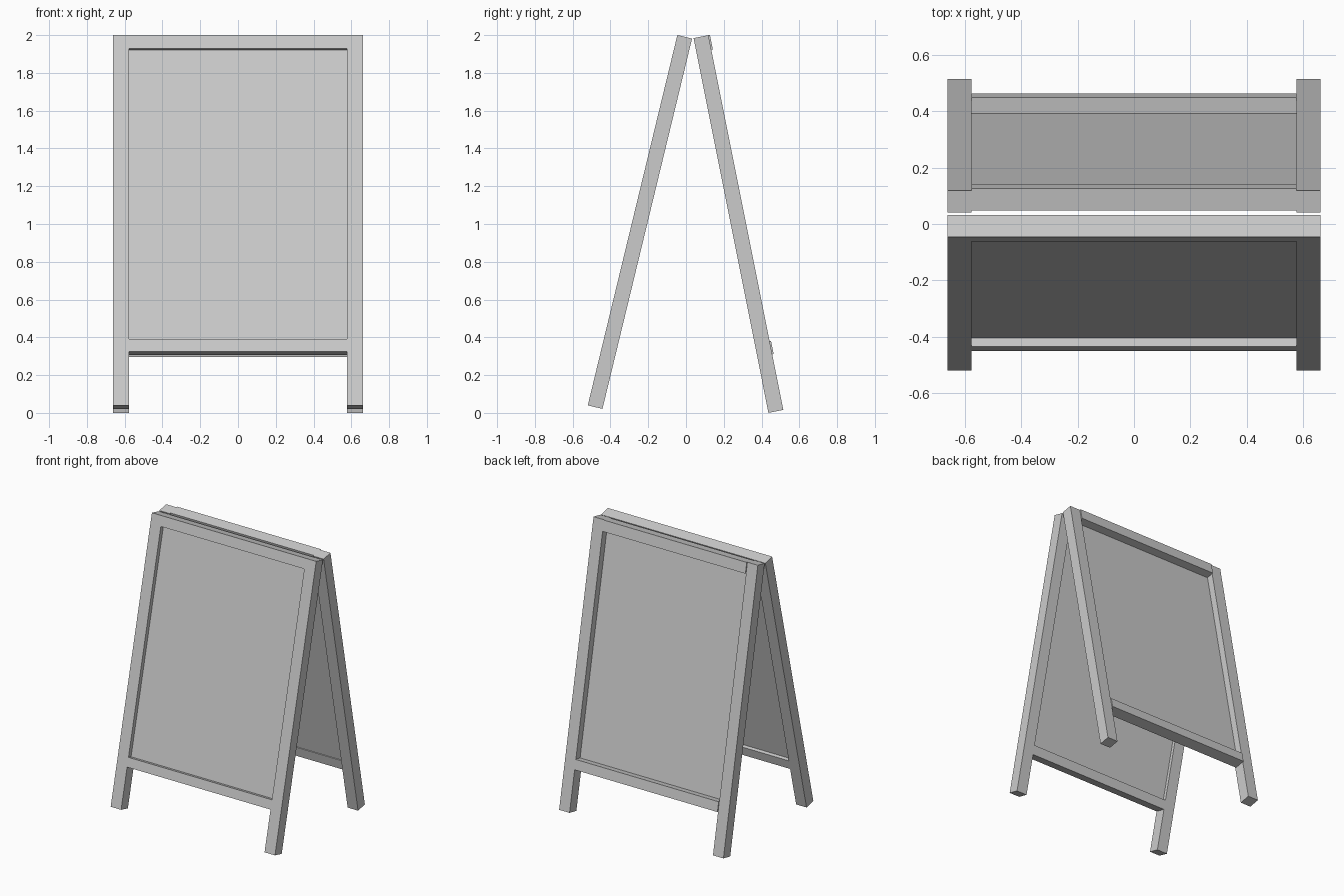
import bpy
import bmesh
from math import radians
from mathutils import Matrix, Vector

cube = bpy.data.objects.get("Cube")
if cube:
    bpy.data.objects.remove(cube, do_unlink=True)

# Single plain grey
grey = bpy.data.materials.new("plain_grey")
grey.use_nodes = True
grey.diffuse_color = (0.6, 0.6, 0.6, 1)
grey.node_tree.nodes["Principled BSDF"].inputs["Base Color"].default_value = (0.6, 0.6, 0.6, 1)

INNER, OUTER = 0.578, 0.662   # leg edges in x
THICK = 0.08                  # frame thickness


def box(name, xs, ds, ss, place):
    """Box spanning x, depth behind the outer face, and distance up the leg."""
    bm = bmesh.new()
    bmesh.ops.create_cube(bm, size=1)
    for v in bm.verts:
        v.co = Vector([r[0] + (c + 0.5) * (r[1] - r[0]) for c, r in zip(v.co, (xs, ds, ss))])
    bm.transform(place)
    bmesh.ops.recalc_face_normals(bm, faces=bm.faces)
    mesh = bpy.data.meshes.new(name)
    bm.to_mesh(mesh)
    bm.free()
    mesh.materials.append(grey)
    obj = bpy.data.objects.new(name, mesh)
    bpy.context.collection.objects.link(obj)


def board(side, place, length, low, high, shift, panel):
    """One leaning frame: two legs, two rails and a recessed panel."""
    box(side + "_left_leg", (INNER, OUTER), (0, THICK), (0, length), place)
    box(side + "_right_leg", (-OUTER, -INNER), (0, THICK), (0, length), place)
    across = (-INNER, INNER)
    depth = (shift, THICK + shift)
    box(side + "_bottom_rail", across, depth, low, place)
    box(side + "_top_rail", across, depth, (high, length), place)
    box(side + "_panel", across, panel, (low[1], high), place)


# Front board leans back, its foot towards -y
front = Matrix.Translation((0, -0.52, 0.04)) @ Matrix.Rotation(radians(-13.6), 4, "X")
board("front", front, 2.017, (0.293, 0.36), 1.944, 0, (0.031, 0.055))

# Back board is mirrored in depth and leans a little less
back = (Matrix.Translation((0, 0.515, 0.016)) @ Matrix.Rotation(radians(11.3), 4, "X")
        @ Matrix.Scale(-1, 4, (0, 1, 0)))
board("back", back, 2.023, (0.3, 0.371), 1.945, -0.008, (0.05, 0.066))
